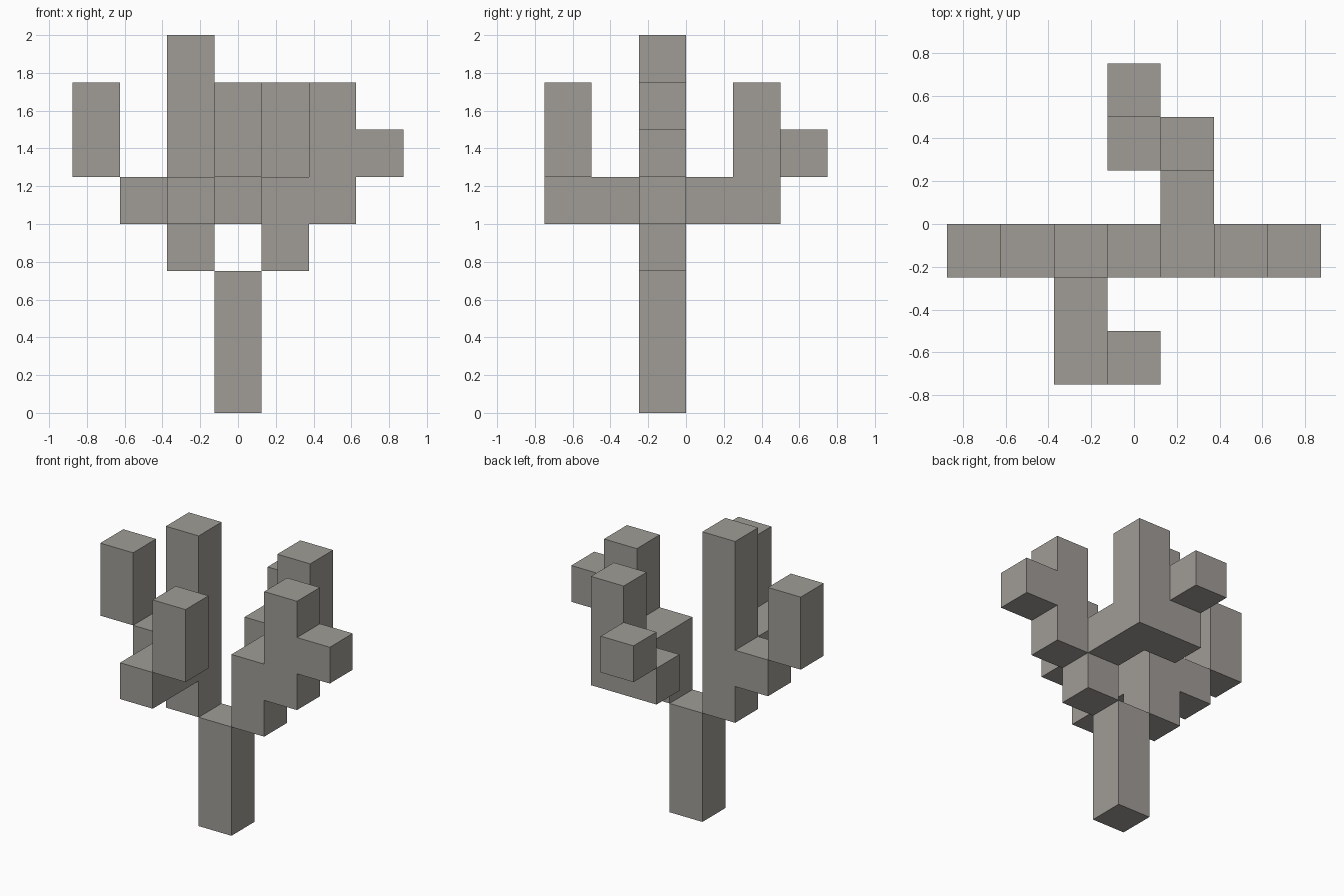
import bpy, bmesh
from mathutils import Vector

if "Cube" in bpy.data.objects:
    bpy.data.objects.remove(bpy.data.objects["Cube"])

CELL = 0.25
stone = bpy.data.materials.new("warm grey")
stone.diffuse_color = (0.35, 0.335, 0.31, 1)
stone.use_nodes = True
stone.node_tree.nodes["Principled BSDF"].inputs["Base Color"].default_value = stone.diffuse_color


def blocks(name, *boxes):
    """Join boxes of grid cells (low corner, cell counts) into one clean skin."""
    cells = {(x + i, y + j, z + k)
             for (x, y, z), (nx, ny, nz) in boxes
             for i in range(nx) for j in range(ny) for k in range(nz)}
    bm = bmesh.new()
    verts = {}

    def vert(p):
        key = tuple(round(c) for c in p)
        if key not in verts:
            verts[key] = bm.verts.new(
                ((key[0] - 0.5) * CELL, (key[1] - 1) * CELL, key[2] * CELL))
        return verts[key]

    for cell in cells:
        for axis in range(3):
            for side in (0, 1):
                near = list(cell)
                near[axis] += 2 * side - 1
                if tuple(near) in cells:
                    continue
                u, v = Vector((0, 0, 0)), Vector((0, 0, 0))
                u[(axis + 1) % 3] = 1
                v[(axis + 2) % 3] = 1
                p = Vector(cell)
                p[axis] += side
                ring = [p, p + u, p + u + v, p + v]
                bm.faces.new([vert(q) for q in (ring if side else ring[::-1])])
    # merge coplanar cell faces into whole faces
    bmesh.ops.dissolve_limit(bm, angle_limit=0.01, verts=bm.verts[:], edges=bm.edges[:])
    mesh = bpy.data.meshes.new(name)
    bm.to_mesh(mesh)
    bm.free()
    mesh.materials.append(stone)
    obj = bpy.data.objects.new(name, mesh)
    bpy.context.collection.objects.link(obj)


# trunk
blocks("trunk", ((0, 0, 0), (1, 1, 3)))

# left side: tall bough with a side stub and a forward arm, then two tips
blocks("left_bough",
       ((-1, 0, 3), (1, 1, 5)),
       ((-2, 0, 4), (1, 1, 1)),
       ((-1, -2, 4), (1, 2, 1)))
blocks("left_tip", ((-3, 0, 5), (1, 1, 2)))
blocks("front_tip", ((0, -2, 5), (1, 1, 2)))

# right side: bough with an upright branch and a backward arm
blocks("right_bough",
       ((1, 0, 3), (1, 1, 2)),
       ((2, 0, 4), (1, 1, 3)),
       ((3, 0, 5), (1, 1, 1)),
       ((1, 1, 4), (1, 2, 1)),
       ((1, 2, 4), (1, 1, 3)),
       ((0, 2, 4), (1, 1, 1)))
blocks("back_tip", ((0, 3, 5), (1, 1, 1)))
